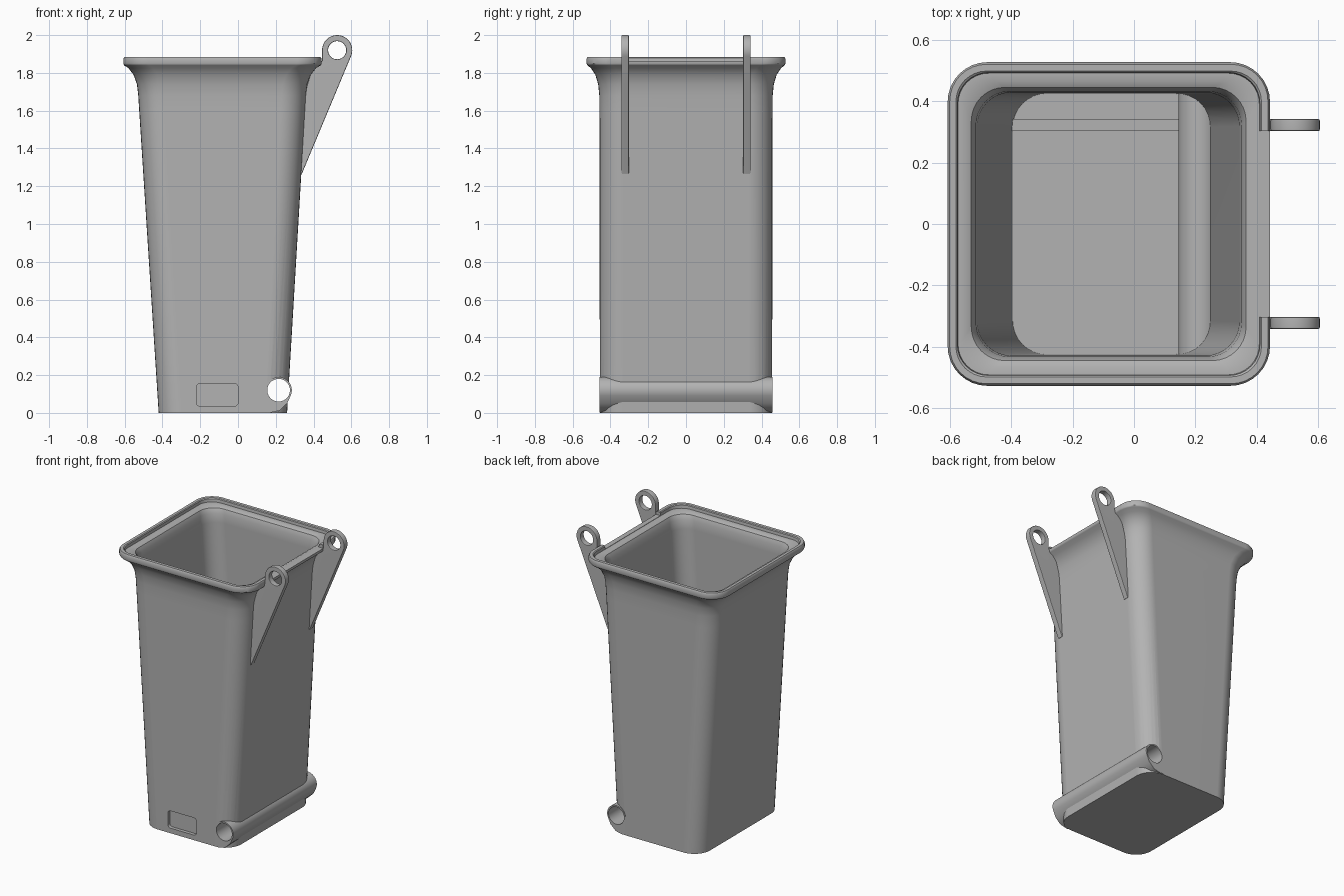
import bpy, bmesh
from math import radians, sin, cos, pi

if "Cube" in bpy.data.objects:
    bpy.data.objects.remove(bpy.data.objects["Cube"])

GREY = (0.45, 0.45, 0.45, 1.0)
grey = bpy.data.materials.new("grey_plastic")
grey.use_nodes = True
grey.diffuse_color = GREY
bsdf = next(n for n in grey.node_tree.nodes if n.type == 'BSDF_PRINCIPLED')
bsdf.inputs["Base Color"].default_value = GREY
bsdf.inputs["Roughness"].default_value = 0.6


def make_object(name, bm):
    bmesh.ops.recalc_face_normals(bm, faces=bm.faces[:])
    mesh = bpy.data.meshes.new(name)
    bm.to_mesh(mesh)
    bm.free()
    mesh.materials.append(grey)
    obj = bpy.data.objects.new(name, mesh)
    bpy.context.collection.objects.link(obj)
    return obj


def arc(cx, cz, r, a0, a1, n):
    """Points on an arc, angles in degrees."""
    angles = [radians(a0 + (a1 - a0) * i / n) for i in range(n + 1)]
    return [(cx + r * cos(a), cz + r * sin(a)) for a in angles]


def rounded_rect(x0, x1, y0, y1, r, n=8):
    return (arc(x1 - r, y1 - r, r, 0, 90, n) + arc(x0 + r, y1 - r, r, 90, 180, n)
            + arc(x0 + r, y0 + r, r, 180, 270, n) + arc(x1 - r, y0 + r, r, 270, 360, n))


def prism(name, profile, y0, y1):
    """Extrude an x-z profile along y."""
    bm = bmesh.new()
    a = [bm.verts.new((x, y0, z)) for x, z in profile]
    b = [bm.verts.new((x, y1, z)) for x, z in profile]
    bm.faces.new(a)
    bm.faces.new(b)
    for i in range(len(a)):
        j = (i + 1) % len(a)
        bm.faces.new((a[i], a[j], b[j], b[i]))
    return make_object(name, bm)


def loft(name, levels):
    """Closed skin through rounded rectangles: z, x0, x1, half depth, radius."""
    bm = bmesh.new()
    rings = [[bm.verts.new((x, y, z)) for x, y in rounded_rect(x0, x1, -h, h, r)]
             for z, x0, x1, h, r in levels]
    for a, b in zip(rings, rings[1:]):
        for i in range(len(a)):
            j = (i + 1) % len(a)
            bm.faces.new((a[i], a[j], b[j], b[i]))
    bm.faces.new(rings[0])
    bm.faces.new(rings[-1])
    return make_object(name, bm)


def apply_modifiers(obj):
    dg = bpy.context.evaluated_depsgraph_get()
    mesh = bpy.data.meshes.new_from_object(obj.evaluated_get(dg))
    obj.modifiers.clear()
    obj.data = mesh


def cut(obj, cutter):
    cutter.hide_render = True
    mod = obj.modifiers.new("cut", 'BOOLEAN')
    mod.operation = 'DIFFERENCE'
    mod.solver = 'EXACT'
    mod.object = cutter
    apply_modifiers(obj)


def finish(obj, angle=35):
    bpy.ops.object.select_all(action='DESELECT')
    obj.select_set(True)
    bpy.context.view_layer.objects.active = obj
    bpy.ops.object.shade_smooth_by_angle(angle=radians(angle))
    mod = obj.modifiers.new("normals", 'WEIGHTED_NORMAL')
    mod.keep_sharp = True


# Tapered body with flared rim and hollow inside
body = loft("bin_body", [
    (0.0, -.42, .26, .456, .12),
    (1.60, -.523, .355, .458, .13),
    (1.68, -.528, .360, .459, .13),
    (1.74, -.535, .367, .465, .13),
    (1.79, -.553, .385, .480, .13),
    (1.825, -.580, .413, .503, .13),
    (1.84, -.603, .438, .522, .13),
    (1.85, -.607, .443, .527, .13),
    (1.875, -.607, .443, .527, .13),
    (1.885, -.600, .436, .520, .12),
    (1.885, -.580, .415, .498, .10),
    (1.88, -.575, .410, .493, .10),
    (1.86, -.573, .408, .491, .10),
    (1.86, -.550, .385, .465, .10),
    (1.85, -.530, .365, .445, .11),
    (1.82, -.515, .350, .432, .11),
    (1.76, -.510, .343, .428, .11),
    (0.03, -.395, .240, .425, .11),
])

# Axle housing across the lower back
AX, AZ = 0.215, 0.12
housing = prism("axle_housing",
                [(AX - .07, .004), (.17, .001), (.22, .012), (.26, .05)]
                + arc(AX, AZ, .07, -25, 180, 24), -.459, .459)

# Openings: axle bore, front pocket, gap in the raised rim
bore = prism("bore_cutter", arc(AX, AZ, .06, 0, 360, 40)[:-1], -.7, .7)
pocket = prism("pocket_cutter", rounded_rect(-.22, 0, .035, .155, .02, 5), -.6, -.432)
gap = prism("rim_gap_cutter", [(.39, 1.862), (.6, 1.862), (.6, 2), (.39, 2)], -.303, .303)
for cutter in (bore, pocket, gap):
    cut(body, cutter)
cut(housing, bore)
finish(body)
finish(housing)

# Low rib on the inside floor
rib = prism("floor_rib", [(-.398, .02), (.155, .02), (.155, .06), (-.398, .06)], .302, .342)
finish(rib)

# Pair of lid hinge arms
HX, HZ = 0.525, 1.92
eye = prism("eye_cutter", arc(HX, HZ, .048, 0, 360, 32)[:-1], -1, 1)
arm_profile = arc(HX, HZ, .08, -25, 180, 28) + [
    (.445, 1.865), (.425, 1.848), (.385, 1.80), (.350, 1.68), (.328, 1.27), (.338, 1.265)]
for side, y in (("right", -.322), ("left", .322)):
    arm = prism(side + "_hinge_arm", arm_profile, y - .02, y + .02)
    cut(arm, eye)
    bevel = arm.modifiers.new("soft_edges", 'BEVEL')
    bevel.width = .006
    bevel.segments = 2
    bevel.limit_method = 'ANGLE'
    bevel.angle_limit = radians(60)
    apply_modifiers(arm)
    finish(arm, 40)

for cutter in (bore, pocket, gap, eye):
    bpy.data.objects.remove(cutter)
